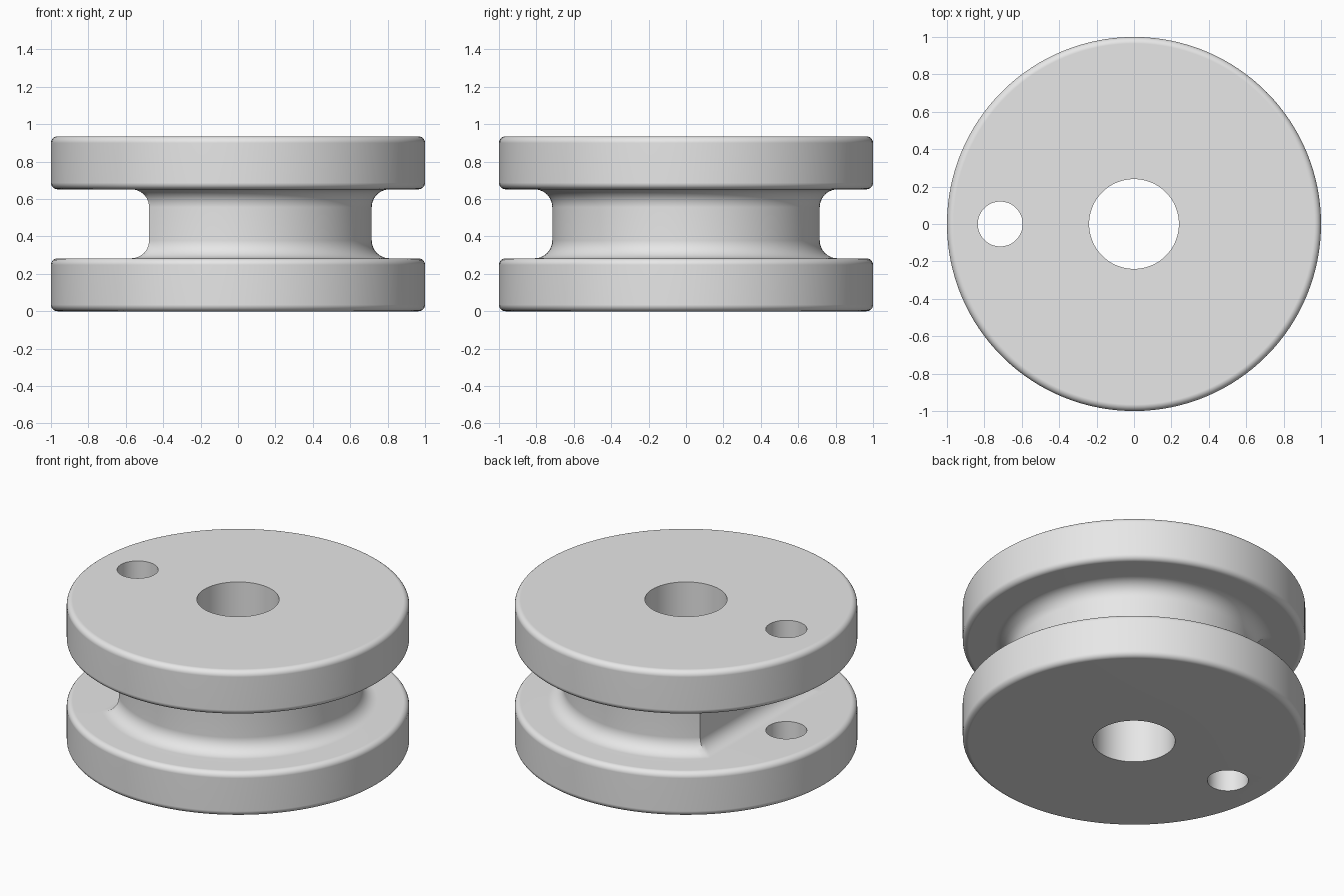
import bpy, bmesh
from math import sin, cos, pi, acos, radians

if "Cube" in bpy.data.objects:
    bpy.data.objects.remove(bpy.data.objects["Cube"], do_unlink=True)

HEIGHT, FLANGE, EDGE = 0.935, 0.283, 0.035   # overall, flange thickness, edge rounding
CORE, FLAT, FILLET = 0.715, 0.475, 0.095     # core radius, flat distance, root fillet
BORE, PIN, PIN_X = 0.24, 0.12, -0.715
ARC, CHORD, STEPS = 94, 34, 6                # ring divisions, rounding steps


def round_ring(radius, z):
    """Full circle, started at the flat's corner so it matches core rings."""
    a = acos(FLAT / CORE)
    angles = [-pi + a + 2 * (pi - a) * i / ARC for i in range(ARC)]
    angles += [pi - a + 2 * a * i / CHORD for i in range(CHORD)]
    return [(radius * cos(t), radius * sin(t), z) for t in angles]


def core_ring(offset, z):
    """Circle cut by a straight chord, grown outwards by offset."""
    r, d = CORE + offset, FLAT + offset
    a = acos(d / r)
    y = r * sin(a)
    pts = []
    for i in range(ARC):
        t = -pi + a + 2 * (pi - a) * i / ARC
        pts.append((r * cos(t), r * sin(t), z))
    return pts + [(-d, y - 2 * y * i / CHORD, z) for i in range(CHORD)]


quarter = [i / STEPS * pi / 2 for i in range(STEPS + 1)]


def flange_rings(z0):
    """Rounded rim, from the lower face to the upper face."""
    low = [(1 - EDGE + EDGE * sin(t), z0 + EDGE - EDGE * cos(t)) for t in quarter]
    high = [(r, 2 * z0 + FLANGE - z) for r, z in reversed(low)]
    return [round_ring(r, z) for r, z in low + high]


# Closed loft: bore bottom, lower flange, core with root fillets, upper flange, bore top
gap = HEIGHT - FLANGE
fillet = [(FILLET * (1 - sin(t)), FILLET * (1 - cos(t))) for t in quarter]
rings = [round_ring(BORE, 0)] + flange_rings(0)
rings += [core_ring(o, FLANGE + h) for o, h in fillet]
rings += [core_ring(o, gap - h) for o, h in reversed(fillet)]
rings += flange_rings(gap) + [round_ring(BORE, HEIGHT)]

bm = bmesh.new()
loops = [[bm.verts.new(p) for p in ring] for ring in rings]
for j, lower in enumerate(loops):
    upper = loops[(j + 1) % len(loops)]
    for i in range(len(lower)):
        k = (i + 1) % len(lower)
        bm.faces.new((lower[i], lower[k], upper[k], upper[i]))
bmesh.ops.recalc_face_normals(bm, faces=bm.faces)
mesh = bpy.data.meshes.new("grooved_wheel")
bm.to_mesh(mesh)
bm.free()
wheel = bpy.data.objects.new("grooved_wheel", mesh)
bpy.context.collection.objects.link(wheel)

# Grey material
grey = bpy.data.materials.new("light_grey")
grey.use_nodes = True
grey.diffuse_color = (0.8, 0.8, 0.8, 1)
grey.node_tree.nodes["Principled BSDF"].inputs["Base Color"].default_value = (0.8, 0.8, 0.8, 1)
mesh.materials.append(grey)

# Pin hole through both flanges
bpy.ops.mesh.primitive_cylinder_add(vertices=64, radius=PIN, depth=2,
                                    location=(PIN_X, 0, HEIGHT / 2))
cutter = bpy.context.object
cutter.name = "pin_hole_cutter"
cutter.hide_render = True
cutter.data.materials.append(grey)
cut = wheel.modifiers.new("pin_hole", "BOOLEAN")
cut.operation, cut.solver, cut.object = "DIFFERENCE", "EXACT", cutter

bpy.ops.object.select_all(action="DESELECT")
wheel.select_set(True)
bpy.context.view_layer.objects.active = wheel
bpy.ops.object.modifier_apply(modifier=cut.name)
bpy.data.objects.remove(cutter, do_unlink=True)

# Smooth shading with crisp hole edges and flat faces
bpy.ops.object.shade_smooth_by_angle(angle=radians(30))
weighted = wheel.modifiers.new("weighted_normals", "WEIGHTED_NORMAL")
weighted.keep_sharp = True
